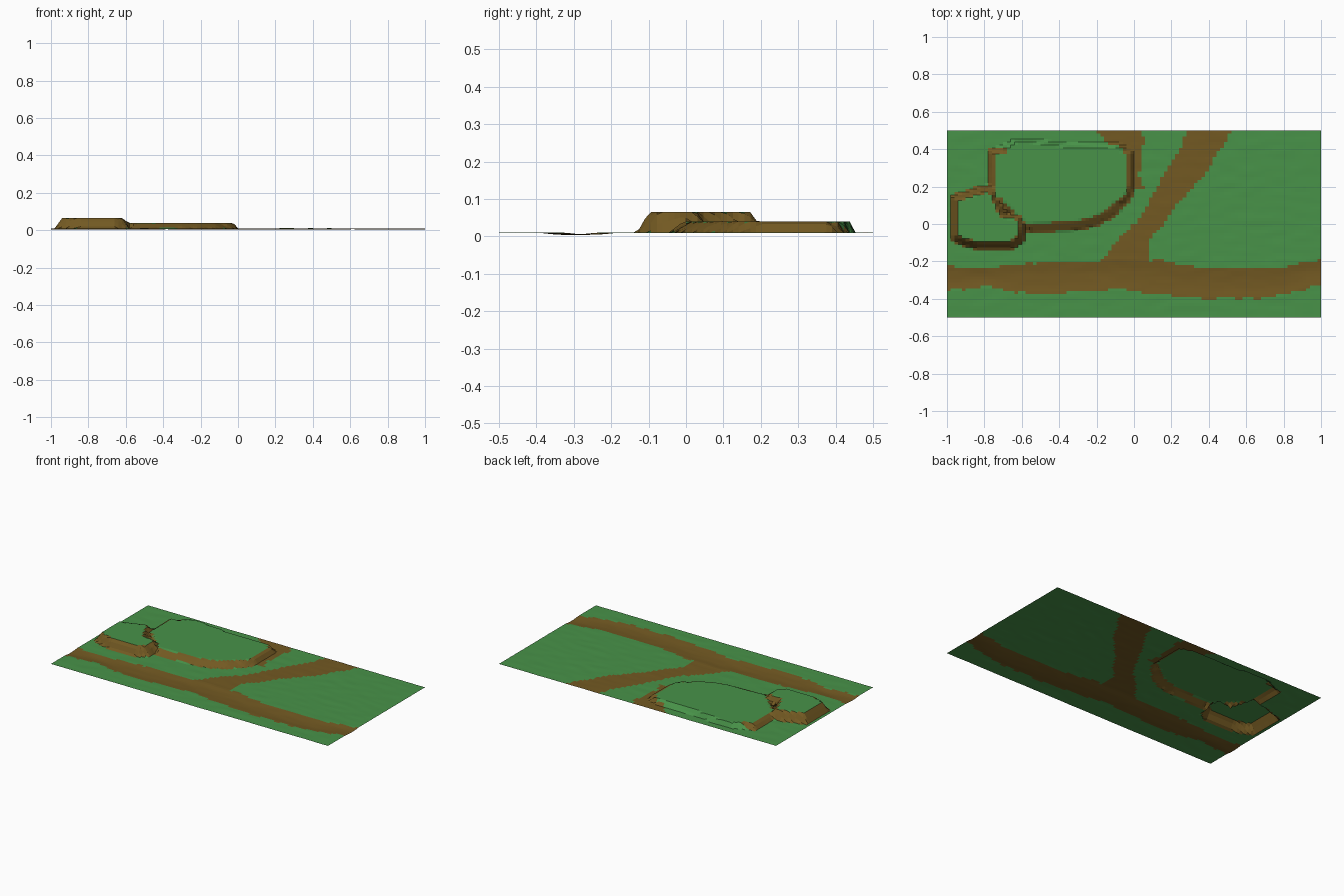
import bpy, bmesh, math
from mathutils import Vector, noise

if "Cube" in bpy.data.objects:
    bpy.data.objects.remove(bpy.data.objects["Cube"])

NX, NY = 100, 64          # terrain grid resolution


def material(name, rgb):
    m = bpy.data.materials.new(name)
    m.diffuse_color = (*rgb, 1)
    m.use_nodes = True
    m.node_tree.nodes["Principled BSDF"].inputs["Base Color"].default_value = m.diffuse_color
    return m


def lerp_table(t, table):
    """Interpolate (key, low, high) rows: the two edges of a track."""
    if t <= table[0][0]:
        return table[0][1:]
    for a, b in zip(table, table[1:]):
        if t <= b[0]:
            f = (t - a[0]) / (b[0] - a[0])
            return a[1] + (b[1] - a[1]) * f, a[2] + (b[2] - a[2]) * f
    return table[-1][1:]


def inside_depth(x, y, poly):
    """Distance inside the outline (negative outside)."""
    p, d, inside = Vector((x, y)), 9.0, False
    for i in range(len(poly)):
        a, b = Vector(poly[i - 1]), Vector(poly[i])
        e = b - a
        f = max(0, min(1, (p - a).dot(e) / e.length_squared))
        d = min(d, (p - a - e * f).length)
        if (a.y > y) != (b.y > y) and x < a.x + (y - a.y) / (b.y - a.y) * e.x:
            inside = not inside
    return d if inside else -d


# Track edges: main road (x, y low, y high), side road and rear trail (y, x low, x high)
MAIN = [(-1, -.36, -.23), (-.8, -.335, -.235), (-.6, -.37, -.21), (-.4, -.37, -.205),
        (-.1, -.35, -.19), (.1, -.375, -.195), (.4, -.395, -.235), (.75, -.395, -.235), (1, -.32, -.185)]
SIDE = [(-.25, -.22, .1), (-.1, -.1, .07), (0, 0, .16), (.1, .08, .23), (.2, .12, .32),
        (.3, .18, .40), (.4, .24, .46), (.5, .29, .52)]
TRAIL = [(.2, -.01, .05), (.3, -.01, .03), (.4, -.03, .05), (.43, -.14, .06), (.5, -.20, .03)]

# Hill foot outlines
LARGE = [(-.78, .40), (-.775, .14), (-.69, .07), (-.62, 0), (-.56, -.045), (-.3, -.035),
         (-.2, -.01), (-.1, .04), (-.02, .14), (.003, .2), (.003, .4), (-.1, .43),
         (-.35, .425), (-.5, .445), (-.63, .455), (-.71, .41)]
SMALL = [(-.975, .15), (-.975, -.08), (-.92, -.11), (-.85, -.13), (-.65, -.13), (-.59, -.09),
         (-.575, 0), (-.61, .06), (-.68, .06), (-.72, .13), (-.75, .21), (-.82, .20), (-.9, .17)]


def on_track(x, y):
    j = .016 * noise.noise(Vector((x * 14, y * 14, 3)))
    lo, hi = lerp_table(x, MAIN)
    if lo + j < y < hi + j:
        return True
    lo, hi = lerp_table(y, SIDE)
    if y > -.25 and lo + j < x < hi + j:
        return True
    lo, hi = lerp_table(y, TRAIL)
    return y > .18 and lo + j < x < hi + j


def hill(x, y):
    """Terrace height above the ground."""
    ramp = .012 if y > .40 else (.05 if y < .12 and x > -.55 else .03)
    a = max(0, min(1, inside_depth(x, y, LARGE) / ramp)) * .029
    b = max(0, min(1, inside_depth(x, y, SMALL) / .03)) * .054
    return max(a, b)


def ground(x, y):
    z = .0095 + .0012 * noise.noise(Vector((x * 9, y * 22, 0)))
    h = hill(x, y)
    if h > .003:
        return .0105 + h
    lo, hi = lerp_table(x, MAIN)
    if lo < y < hi:   # worn dip along the main road
        z -= .005 * math.sin(math.pi * (y - lo) / (hi - lo))
    return z


# Terrain sheet with grass and dirt faces
bm = bmesh.new()
grid = [[bm.verts.new((-1 + 2 * i / NX, -.5 + j / NY, 0)) for j in range(NY + 1)]
        for i in range(NX + 1)]
for v in bm.verts:
    v.co.z = ground(v.co.x, v.co.y)
low = min(v.co.z for v in bm.verts)
for v in bm.verts:
    v.co.z -= low * .8 if v.co.z < .001 else 0
for i in range(NX):
    for j in range(NY):
        f = bm.faces.new((grid[i][j], grid[i + 1][j], grid[i + 1][j + 1], grid[i][j + 1]))
        c = f.calc_center_median()
        zs = [v.co.z for v in f.verts]
        cliff = max(zs) - min(zs) > .006 and c.y < .40
        flat_top = min(zs) > .03 and not cliff
        f.material_index = int(cliff or (not flat_top and on_track(c.x, c.y)))
bm.normal_update()

me = bpy.data.meshes.new("terrain")
bm.to_mesh(me)
bm.free()
me.materials.append(material("grass green", (.065, .29, .066)))
me.materials.append(material("dirt brown", (.170, .100, .016)))
ob = bpy.data.objects.new("terrain", me)
bpy.context.collection.objects.link(ob)
